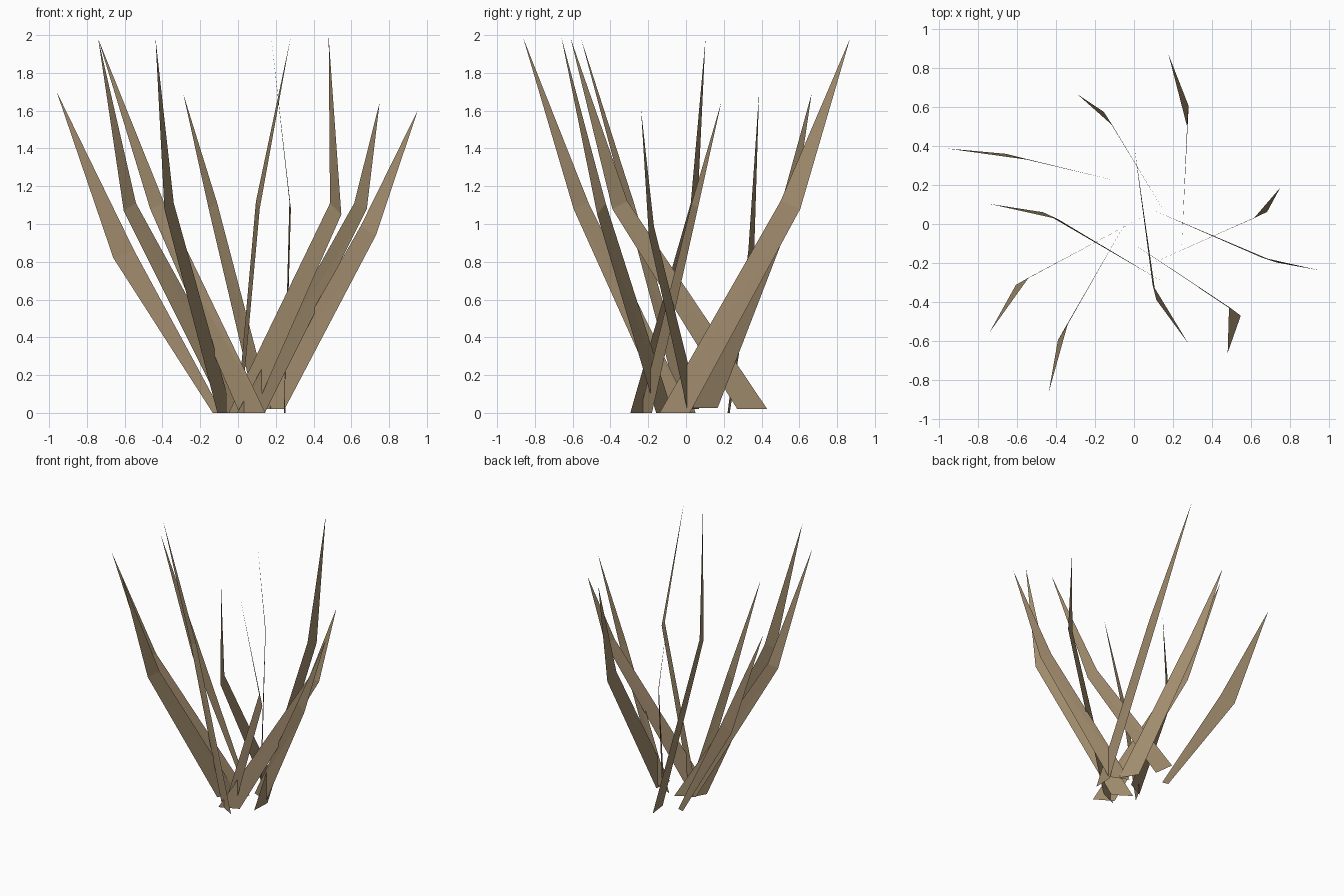
import bpy
from mathutils import Vector

# one dry-straw colour for every blade
straw = bpy.data.materials.new("dry_straw_brown")
straw.diffuse_color = (0.36, 0.265, 0.155, 1)


def blade(name, root, mid_in, mid_out, tip, width=0.16, lift=0.0):
    """Single-sheet grass blade: level root edge, bent middle, pointed tip."""
    a = Vector((root[0], root[1], lift))
    out = Vector((mid_in[0] - a.x, mid_in[1] - a.y, 0)).normalized()
    verts = [a, a + out * width, Vector(mid_out), Vector(mid_in), Vector(tip)]
    mesh = bpy.data.meshes.new(name)
    mesh.from_pydata(verts, [], [(0, 1, 2), (0, 2, 3), (3, 2, 4)])
    mesh.materials.append(straw)
    bpy.context.collection.objects.link(bpy.data.objects.new(name, mesh))


# blades leaning back
blade("blade_back_right", (0.243, -0.14), (0.272, 0.50, 1.12), (0.28, 0.605, 1.08), (0.177, 0.868, 1.98))
blade("blade_back_left", (0.175, 0.03), (-0.11, 0.505, 1.11), (-0.155, 0.575, 1.08), (-0.29, 0.665, 1.69), lift=0.025)

# blades leaning left
blade("blade_left_low", (-0.085, 0.22), (-0.55, 0.33, 0.86), (-0.66, 0.36, 0.82), (-0.96, 0.387, 1.70), width=0.05)
blade("blade_left_tall", (0.145, -0.295), (-0.39, 0.025, 1.11), (-0.465, 0.06, 1.08), (-0.74, 0.103, 1.98))
blade("blade_front_left", (0.07, 0.05), (-0.54, -0.275, 1.11), (-0.605, -0.312, 1.07), (-0.74, -0.555, 1.98))

# blades leaning forward
blade("blade_front", (-0.03, 0.03), (-0.34, -0.515, 1.11), (-0.39, -0.595, 1.08), (-0.437, -0.862, 1.985))
blade("blade_front_middle", (-0.003, 0.43), (0.095, -0.31, 1.12), (0.115, -0.39, 1.08), (0.277, -0.61, 1.98), lift=0.02)
blade("blade_front_right", (-0.05, -0.07), (0.487, -0.425, 1.11), (0.547, -0.47, 1.05), (0.48, -0.66, 1.99))

# blades leaning right
blade("blade_right_low", (0.10, 0.07), (0.65, -0.17, 0.99), (0.73, -0.197, 0.94), (0.953, -0.238, 1.605), lift=0.02)
blade("blade_right", (-0.005, -0.245), (0.615, 0.03, 1.11), (0.682, 0.062, 1.08), (0.75, 0.187, 1.645))
